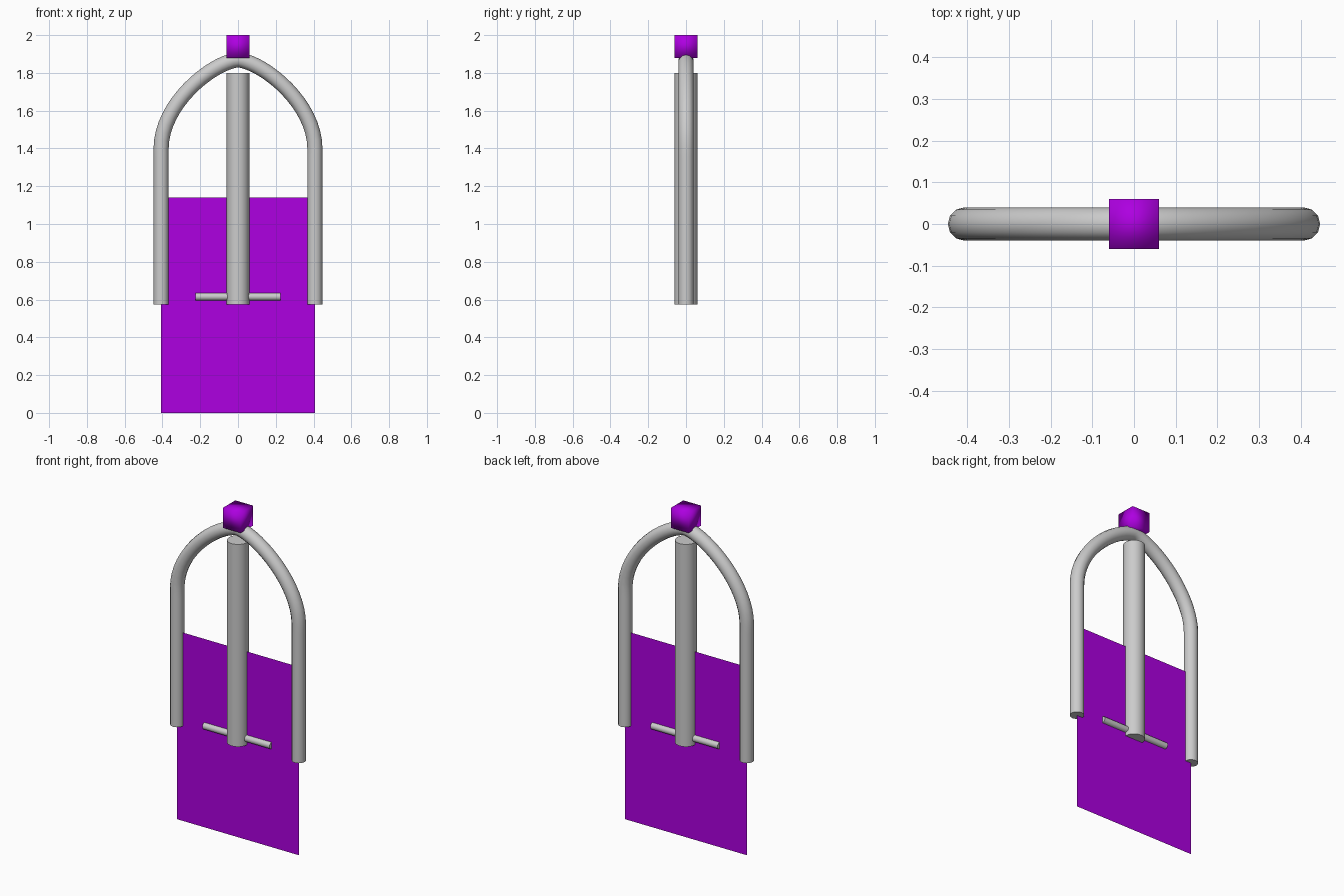
import bpy, math

if "Cube" in bpy.data.objects:
    bpy.data.objects.remove(bpy.data.objects["Cube"])

def smooth(obj):
    bpy.context.view_layer.objects.active = obj
    bpy.ops.object.select_all(action='DESELECT')
    obj.select_set(True)
    bpy.ops.object.shade_smooth_by_angle(angle=math.radians(40))

def rod(name, radius, length, loc, rot=(0, 0, 0), sides=32):
    bpy.ops.mesh.primitive_cylinder_add(vertices=sides, radius=radius, depth=length,
                                        location=loc, rotation=rot)
    obj = bpy.context.object
    obj.name = name
    smooth(obj)
    return obj

purple = bpy.data.materials.new("purple")
purple.diffuse_color = (0.42, 0.0, 0.75, 1)
purple.use_nodes = True
purple.node_tree.nodes["Principled BSDF"].inputs["Base Color"].default_value = purple.diffuse_color

# Pointed arch frame: one bevelled curve running up, over and down
W, FOOT, SPRING, APEX = 0.407, 0.575, 1.40, 1.87
curve = bpy.data.curves.new("arch_frame", 'CURVE')
curve.dimensions = '3D'
curve.bevel_depth = 0.04
curve.bevel_resolution = 4
curve.resolution_u = 16
curve.use_fill_caps = True
spline = curve.splines.new('BEZIER')
spline.bezier_points.add(4)
points = [  # position, left handle, right handle (x, z)
    ((-W, FOOT), (-W, FOOT - 0.2), (-W, FOOT + 0.25)),
    ((-W, SPRING), (-W, SPRING - 0.25), (-W, SPRING + 0.23)),
    ((0, APEX), (-0.15, APEX - 0.02), (0.15, APEX - 0.02)),
    ((W, SPRING), (W, SPRING + 0.23), (W, SPRING - 0.25)),
    ((W, FOOT), (W, FOOT + 0.25), (W, FOOT - 0.2)),
]
for p, (co, hl, hr) in zip(spline.bezier_points, points):
    p.handle_left_type = p.handle_right_type = 'FREE'
    p.co = (co[0], 0, co[1])
    p.handle_left = (hl[0], 0, hl[1])
    p.handle_right = (hr[0], 0, hr[1])
arch = bpy.data.objects.new("arch_frame", curve)
bpy.context.collection.objects.link(arch)
bpy.context.view_layer.objects.active = arch
arch.select_set(True)
bpy.ops.object.convert(target='MESH')
smooth(bpy.context.object)

# Central post and its cross bar
rod("center_post", 0.06, 1.225, (0, 0, 1.1875))
rod("cross_bar", 0.02, 0.45, (0, 0, 0.615), (0, math.pi / 2, 0))

# Hanging sheet
bpy.ops.mesh.primitive_plane_add(size=1, location=(0, 0, 0.57), rotation=(math.pi / 2, 0, 0))
sheet = bpy.context.object
sheet.name = "hanging_sheet"
sheet.scale = (2 * W, 1.14, 1)
sheet.data.materials.append(purple)

# Finial block on top, softly shaded
bpy.ops.mesh.primitive_cube_add(size=0.12, location=(0, 0, 1.94))
finial = bpy.context.object
finial.name = "top_finial"
bpy.ops.object.shade_smooth()
finial.data.materials.append(purple)
